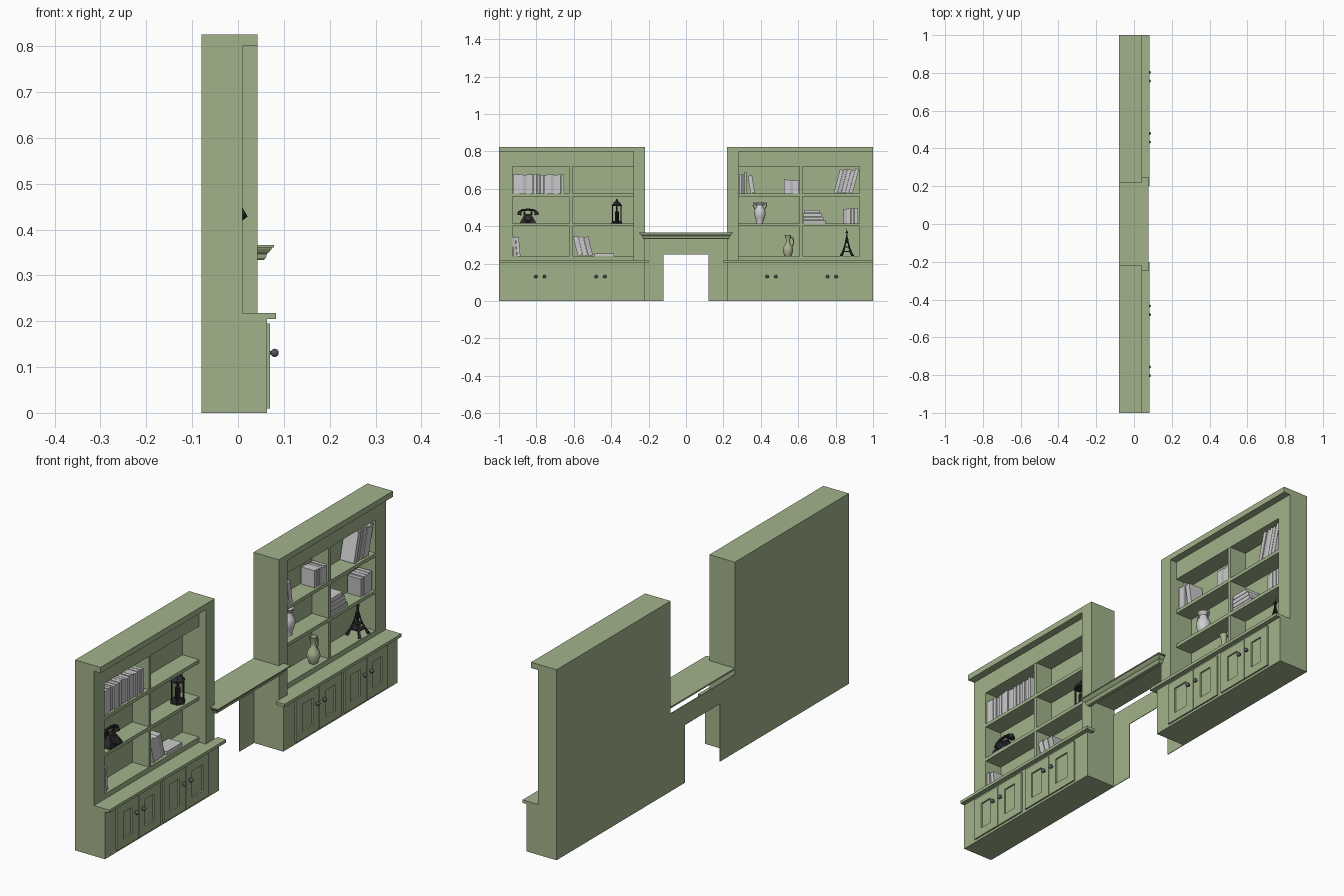
import bpy, bmesh, math, random
from mathutils import Vector
random.seed(4)

def mat(name, r, g, b):
    m = bpy.data.materials.new(name)
    m.diffuse_color = (r, g, b, 1)
    return m

GREEN = mat("sage_paint", 0.36, 0.45, 0.26)
LIGHT = mat("light_grey_books", 0.60, 0.60, 0.61)
GREY = mat("grey_books", 0.50, 0.50, 0.51)
WHITE = mat("porcelain", 0.62, 0.62, 0.64)
OLIVE = mat("olive_glaze", 0.40, 0.45, 0.27)
METAL = mat("knob_metal", 0.10, 0.10, 0.11)
BLACK = mat("black_enamel", 0.025, 0.025, 0.028)

def finish(bm, name, m, smooth=False):
    bmesh.ops.recalc_face_normals(bm, faces=bm.faces)
    me = bpy.data.meshes.new(name)
    bm.to_mesh(me)
    bm.free()
    me.materials.append(m)
    for p in me.polygons:
        p.use_smooth = smooth
    if smooth:
        me.set_sharp_from_angle(angle=math.radians(40))
    ob = bpy.data.objects.new(name, me)
    bpy.context.collection.objects.link(ob)
    return ob

def loft(bm, rings, cap=True):
    vs = [[bm.verts.new(p) for p in r] for r in rings]
    n = len(vs[0])
    for a, b in zip(vs, vs[1:]):
        for i in range(n):
            j = (i + 1) % n
            bm.faces.new((a[i], a[j], b[j], b[i]))
    if cap:
        bm.faces.new(vs[0])
        bm.faces.new(vs[-1])

def add_box(bm, x0, x1, y0, y1, z0, z1):
    loft(bm, [[(x0, y0, z), (x1, y0, z), (x1, y1, z), (x0, y1, z)] for z in (z0, z1)])

def lathe(bm, x, y, z, prof, n=20, rot=0.0):
    loft(bm, [[(x + r * math.cos(rot + 2 * math.pi * i / n),
                y + r * math.sin(rot + 2 * math.pi * i / n), z + h)
               for i in range(n)] for r, h in prof])

def beam(bm, pts, radii, n=6):
    # tapered tube through points
    pts = [Vector(p) for p in pts]
    rings = []
    for i, p in enumerate(pts):
        d = (pts[min(i + 1, len(pts) - 1)] - pts[max(i - 1, 0)]).normalized()
        ref = Vector((1, 0, 0)) if abs(d.x) < 0.8 else Vector((0, 1, 0))
        u = d.cross(ref).normalized()
        v = d.cross(u)
        rings.append([p + radii[i] * (u * math.cos(2 * math.pi * k / n) + v * math.sin(2 * math.pi * k / n))
                      for k in range(n)])
    loft(bm, rings)

def boxes(name, m, lst, s=1):
    bm = bmesh.new()
    for x0, x1, y0, y1, z0, z1 in lst:
        add_box(bm, x0, x1, s * y0, s * y1, z0, z1)
    return finish(bm, name, m)

B, F, P = -0.08, 0.01, 0.042     # back, bookcase face, pilaster face
for side, s in (("left", -1), ("right", 1)):
    # carcass with open shelves
    boxes(side + "_bookcase", GREEN, [
        (B, -0.07, 0.22, 1, 0.218, 0.825),
        (-0.07, P, 0.22, 0.28, 0.218, 0.825),
        (-0.07, F, 0.927, 1, 0.218, 0.80),
        (-0.07, F, 0.28, 0.927, 0.72, 0.80),
        (-0.07, P, 0.28, 1, 0.80, 0.825)], s)
    boxes(side + "_shelves", GREEN, [
        (-0.07, F, 0.28, 0.927, 0.218, 0.24),
        (-0.07, F, 0.28, 0.927, 0.40, 0.415),
        (-0.07, F, 0.28, 0.927, 0.56, 0.575),
        (-0.07, F - 0.001, 0.607, 0.622, 0.24, 0.72)], s)
    # base cupboard and counter
    boxes(side + "_base", GREEN, [(B, 0.063, 0.22, 1, 0, 0.205)], s)
    boxes(side + "_counter", GREEN, [(B, P, 0.22, 1, 0.205, 0.218),
                                     (P, 0.083, 0.20, 1, 0.205, 0.218)], s)
    # framed doors with sunk panels
    for k, (a, b) in enumerate(((0.298, 0.456), (0.459, 0.608), (0.632, 0.779), (0.782, 0.927))):
        boxes(f"{side}_door_{k}", GREEN, [
            (0.063, 0.070, a, a + 0.042, 0.01, 0.195),
            (0.063, 0.070, b - 0.042, b, 0.01, 0.195),
            (0.063, 0.070, a + 0.042, b - 0.042, 0.01, 0.045),
            (0.063, 0.070, a + 0.042, b - 0.042, 0.16, 0.195)], s)
    for k, y in enumerate((0.434, 0.48, 0.757, 0.803)):
        bm = bmesh.new()
        bmesh.ops.create_uvsphere(bm, u_segments=14, v_segments=8, radius=0.009)
        bmesh.ops.translate(bm, verts=bm.verts, vec=(0.08, s * y, 0.131))
        beam(bm, [(0.069, s * y, 0.131), (0.078, s * y, 0.131)], [0.004, 0.004], 8)
        finish(bm, f"{side}_knob_{k}", METAL, True)

# fireplace surround and mantel between the units
boxes("fire_surround", GREEN, [(B, -0.077, -0.22, -0.12, 0, 0.25), (B, -0.077, 0.12, 0.22, 0, 0.25),
                               (B, -0.077, -0.22, 0.22, 0.25, 0.337)])
boxes("mantel_shelf", GREEN, [(B, P, -0.22, 0.22, 0.359, 0.366), (P, 0.078, -0.25, 0.25, 0.361, 0.366)])
prof = [(0.056, 0.333), (0.061, 0.338), (0.063, 0.347), (0.068, 0.351), (0.073, 0.357), (0.075, 0.361)]
bm = bmesh.new()
loft(bm, [[(P, -0.215 - (x - P) * 0.9, z), (x, -0.215 - (x - P) * 0.9, z),
           (x, 0.215 + (x - P) * 0.9, z), (P, 0.215 + (x - P) * 0.9, z)] for x, z in prof])
finish(bm, "mantel_moulding", GREEN)

# books: upright or leaning
nbook = 0
def book(y, z, w, h, deg=0, x1=0.002, x0=-0.065):
    global nbook
    a = math.radians(deg)
    lift = w * math.sin(a) if a > 0 else 0
    quad = [(y + u * math.cos(a) + v * math.sin(a), z + lift - u * math.sin(a) + v * math.cos(a))
            for u, v in ((0, 0), (w, 0), (w, h), (0, h))]
    bm = bmesh.new()
    loft(bm, [[(x, p, q) for p, q in quad] for x in (x0, x1)])
    nbook += 1
    finish(bm, f"book_{nbook}", GREY if nbook % 4 == 0 else LIGHT)

def row(y0, y1, n, z, h, var=0.006, deg=0):
    w = (y1 - y0) / n
    for i in range(n):
        book(y0 + i * w, z, w * 0.93, h - random.random() * var, deg, 0.004 - random.random() * 0.008)

row(-0.926, -0.65, 15, 0.575, 0.105)
row(-0.922, -0.884, 2, 0.24, 0.105, 0.004, -5)
row(-0.578, -0.495, 3, 0.24, 0.112, 0.01, -14)
book(-0.49, 0.24, 0.105, 0.015)
row(0.285, 0.325, 3, 0.575, 0.12, 0.03)
row(0.345, 0.37, 1, 0.575, 0.095, 0.0, -9)
row(0.525, 0.605, 5, 0.575, 0.075)
row(0.79, 0.892, 5, 0.575, 0.135, 0.01, 15)
for k, (w, o) in enumerate(((0.12, 0), (0.105, 0.003), (0.10, 0.0), (0.085, 0.004))):
    book(0.626 + o, 0.415 + k * 0.0185, w, 0.017)
row(0.842, 0.92, 4, 0.415, 0.083, 0.008)

# two-handled vase
bm = bmesh.new()
vx, vy, vz = -0.038, 0.395, 0.415
lathe(bm, vx, vy, vz, [(0.018, 0), (0.017, 0.008), (0.026, 0.03), (0.031, 0.055), (0.027, 0.075),
                       (0.017, 0.09), (0.016, 0.098), (0.026, 0.113), (0.021, 0.113), (0.012, 0.098)])
for t in (-1, 1):
    beam(bm, [(vx, vy + t * 0.016, vz + 0.095), (vx, vy + t * 0.036, vz + 0.112),
              (vx, vy + t * 0.036, vz + 0.095), (vx, vy + t * 0.026, vz + 0.075)], [0.003] * 4)
finish(bm, "vase", WHITE, True)

# pitcher
bm = bmesh.new()
px, py, pz = -0.02, 0.545, 0.24
lathe(bm, px, py, pz, [(0.018, 0), (0.02, 0.005), (0.028, 0.03), (0.024, 0.05), (0.012, 0.068),
                       (0.010, 0.085), (0.016, 0.105), (0.018, 0.113), (0.014, 0.113), (0.008, 0.09)])
beam(bm, [(px, py + 0.014, pz + 0.102), (px, py + 0.028, pz + 0.095),
          (px, py + 0.031, pz + 0.07), (px, py + 0.022, pz + 0.05)], [0.003] * 4)
finish(bm, "pitcher", OLIVE, True)

# lattice tower ornament
bm = bmesh.new()
tx, ty, tz = -0.029, 0.86, 0.24
for sx in (-1, 1):
    for sy in (-1, 1):
        beam(bm, [(tx + sx * r, ty + sy * r, tz + h) for r, h in
                  ((0.031, 0), (0.022, 0.02), (0.015, 0.04), (0.008, 0.068), (0.003, 0.10))],
             [0.008, 0.006, 0.005, 0.0035, 0.003], 4)
q = math.pi / 4
lathe(bm, tx, ty, tz, [(0.032, 0.023), (0.032, 0.028)], 4, q)
lathe(bm, tx, ty, tz, [(0.022, 0.046), (0.022, 0.051)], 4, q)
lathe(bm, tx, ty, tz, [(0.010, 0.07), (0.005, 0.10), (0.004, 0.123)], 4, q)
lathe(bm, tx, ty, tz, [(0.007, 0.123), (0.007, 0.129), (0.002, 0.134), (0.001, 0.147)], 8)
finish(bm, "tower_ornament", BLACK)

# lantern
bm = bmesh.new()
lx, ly, lz = -0.03, -0.37, 0.415
lathe(bm, lx, ly, lz, [(0.032, 0), (0.032, 0.008), (0.027, 0.014)], 6)
for i in range(6):
    c, d = math.cos(i * math.pi / 3), math.sin(i * math.pi / 3)
    beam(bm, [(lx + 0.027 * c, ly + 0.027 * d, lz + h) for h in (0.01, 0.095)], [0.003, 0.003], 4)
lathe(bm, lx, ly, lz, [(0.031, 0.092), (0.031, 0.098), (0.018, 0.113), (0.008, 0.12), (0.004, 0.13)], 6)
lathe(bm, lx, ly, lz, [(0.011, 0.014), (0.011, 0.065)], 10)
finish(bm, "lantern", BLACK)

# old telephone
bm = bmesh.new()
ox, oy, oz = -0.022, -0.845, 0.415
loft(bm, [[(ox + a * w * 0.75, oy + b * w, oz + h) for a, b in ((-1, -1), (1, -1), (1, 1), (-1, 1))]
          for w, h in ((0.042, 0), (0.041, 0.01), (0.026, 0.035), (0.018, 0.05))])
beam(bm, [(ox + 0.022, oy, oz + 0.022), (ox + 0.034, oy, oz + 0.029)], [0.02, 0.018], 16)
for t in (-1, 1):
    beam(bm, [(ox, oy + t * 0.018, oz + 0.045), (ox, oy + t * 0.02, oz + 0.065)], [0.005, 0.005])
    beam(bm, [(ox, oy + t * 0.043, oz + 0.064), (ox, oy + t * 0.047, oz + 0.045)], [0.009, 0.013], 12)
beam(bm, [(ox, oy + t, oz + h) for t, h in ((-0.046, 0.06), (-0.03, 0.071), (0, 0.074), (0.03, 0.071), (0.046, 0.06))],
     [0.007, 0.006, 0.006, 0.006, 0.007], 8)
finish(bm, "telephone", BLACK, True)
